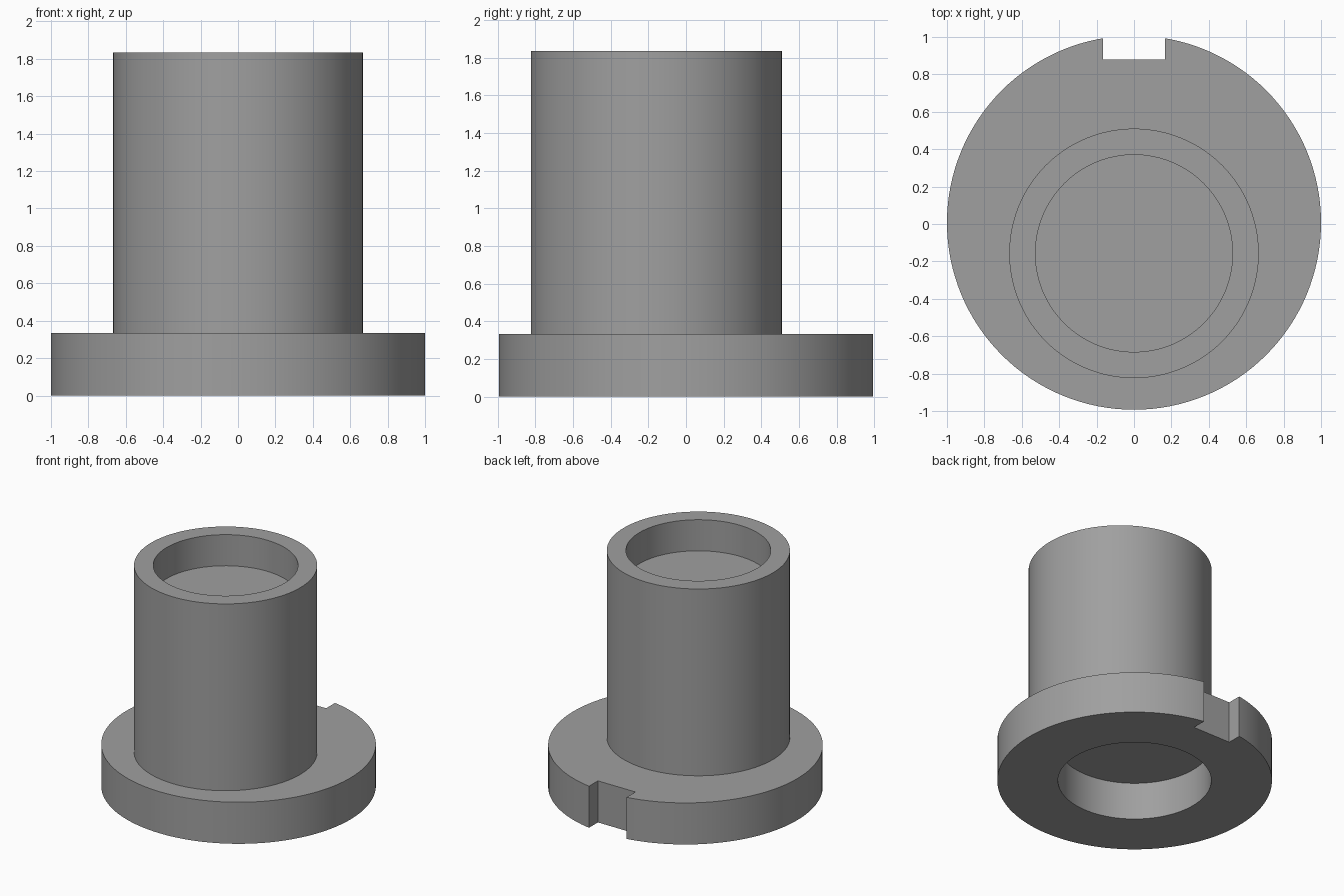
import bpy

if "Cube" in bpy.data.objects:
    bpy.data.objects.remove(bpy.data.objects["Cube"])

FLANGE_Y = 0.007      # centre of the flange
BARREL_Y = -0.157     # centre of the offset barrel
FLANGE_TOP = 0.334
TOP = 1.835

grey = bpy.data.materials.new("plain grey")
grey.use_nodes = True
colour = (0.35, 0.35, 0.35, 1)
grey.diffuse_color = colour
grey.node_tree.nodes["Principled BSDF"].inputs["Base Color"].default_value = colour


def cylinder(name, radius, y, z0, z1):
    bpy.ops.mesh.primitive_cylinder_add(
        vertices=128, radius=radius, depth=z1 - z0, location=(0, y, (z0 + z1) / 2))
    obj = bpy.context.object
    obj.name = name
    obj.data.materials.append(grey)
    return obj


def combine(target, tool, operation):
    mod = target.modifiers.new(operation.lower(), "BOOLEAN")
    mod.operation = operation
    mod.solver = "EXACT"
    mod.object = tool
    bpy.context.view_layer.objects.active = target
    bpy.ops.object.modifier_apply(modifier=mod.name)
    bpy.data.objects.remove(tool)


# Round flange with the offset barrel standing on it
bushing = cylinder("flanged_bushing", 1.0, FLANGE_Y, 0, FLANGE_TOP)
combine(bushing, cylinder("barrel", 0.667, BARREL_Y, 0.32, TOP), "UNION")

# Shallow recess in the barrel top, blind bore under the flange
combine(bushing, cylinder("top_recess", 0.527, BARREL_Y, TOP - 0.25, TOP + 0.1), "DIFFERENCE")
combine(bushing, cylinder("bottom_bore", 0.558, FLANGE_Y, -0.1, 0.30), "DIFFERENCE")

# Square key slot through the back of the flange
bpy.ops.mesh.primitive_cube_add(size=1, location=(0, 1.08, 0.2))
slot = bpy.context.object
slot.name = "key_slot"
slot.scale = (0.334, 0.4, 1)
slot.data.materials.append(grey)
combine(bushing, slot, "DIFFERENCE")

# Smooth walls, crisp rims
bpy.ops.object.select_all(action="DESELECT")
bushing.select_set(True)
bpy.context.view_layer.objects.active = bushing
bpy.ops.object.shade_smooth_by_angle(angle=0.5)
